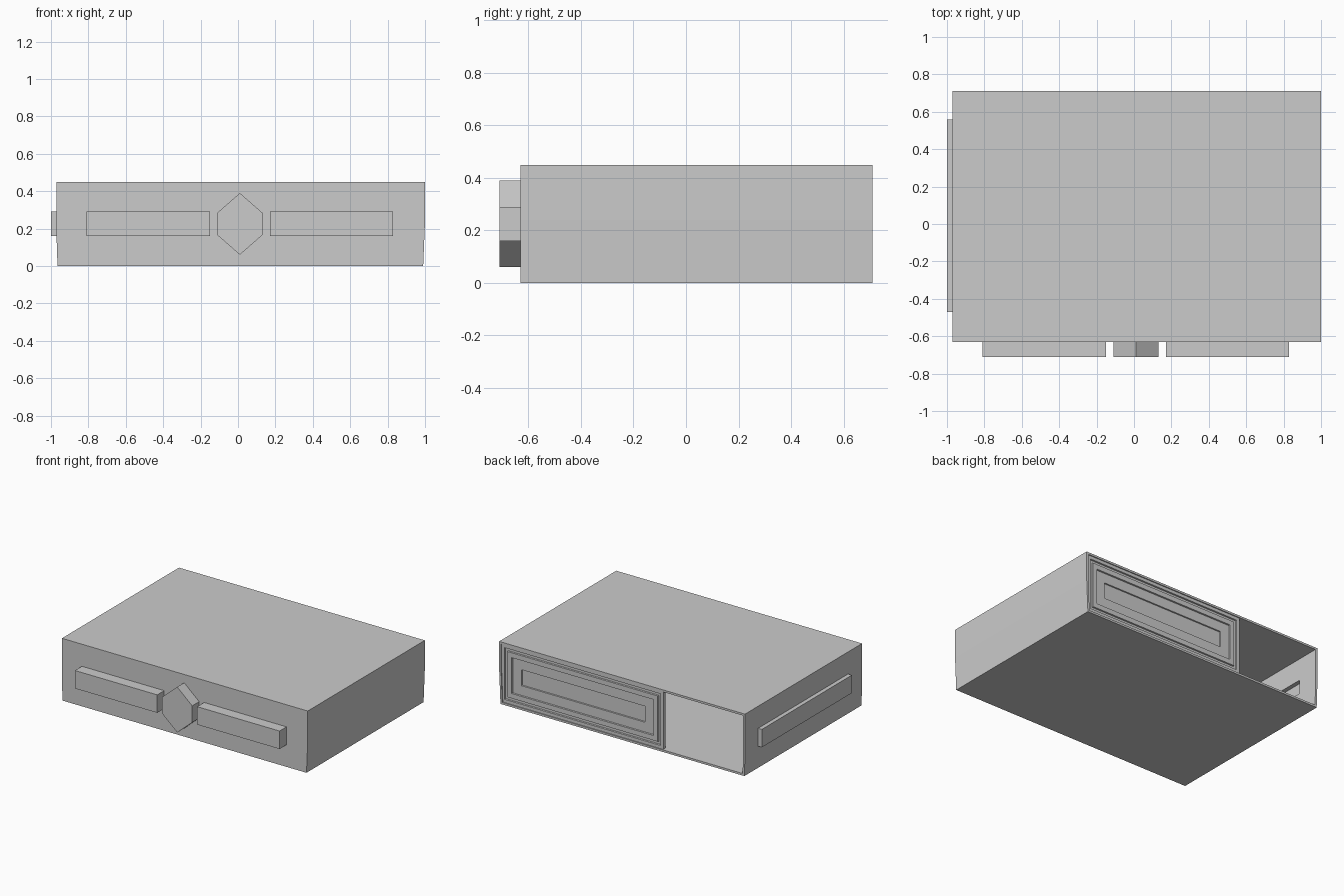
import bpy, bmesh
from mathutils import Vector

if "Cube" in bpy.data.objects:
    bpy.data.objects.remove(bpy.data.objects["Cube"])

T = 0.015                      # wall thickness
FRONT, BACK = -0.63, 0.71
LEFT = -0.97


def finish(name, bm):
    bmesh.ops.recalc_face_normals(bm, faces=bm.faces)
    me = bpy.data.meshes.new(name)
    bm.to_mesh(me)
    bm.free()
    ob = bpy.data.objects.new(name, me)
    bpy.context.collection.objects.link(ob)
    return ob


def prism(name, ring_a, ring_b, cap_b=True):
    """Solid between two matching rings; cap_b=False leaves the second end open."""
    bm = bmesh.new()
    a = [bm.verts.new(p) for p in ring_a]
    b = [bm.verts.new(p) for p in ring_b]
    faces = [bm.faces.new(a)]
    if cap_b:
        faces.append(bm.faces.new(b))
    n = len(a)
    for i in range(n):
        j = (i + 1) % n
        bm.faces.new((a[i], a[j], b[j], b[i]))
    ob = finish(name, bm)
    # an open prism must still have its first cap facing away from the opening
    if not cap_b:
        out = Vector(ring_a[0]) - Vector(ring_b[0])
        if ob.data.polygons[0].normal.dot(out) < 0:
            ob.data.flip_normals()
    return ob


def shell(ob):
    m = ob.modifiers.new("wall", 'SOLIDIFY')
    m.thickness = T
    m.offset = -1
    m.use_even_offset = True


def rect(u0, u1, v0, v1):
    return [(u0, v0), (u1, v0), (u1, v1), (u0, v1)]


def boss(name, pts, place, base, tip):
    """Hollow raised shape on a wall, open to the inside of the case."""
    ob = prism(name, [place(u, v, tip) for u, v in pts],
               [place(u, v, base) for u, v in pts], cap_b=False)
    shell(ob)
    cu = sum(p[0] for p in pts) / len(pts)
    cv = sum(p[1] for p in pts) / len(pts)
    hu = max(p[0] for p in pts) - cu
    hv = max(p[1] for p in pts) - cv
    small = [(cu + (u - cu) * (1 - T / hu), cv + (v - cv) * (1 - T / hv)) for u, v in pts]
    cut = prism(name + "_cutter", [place(u, v, base - 0.05) for u, v in small],
                [place(u, v, base + 0.05) for u, v in small])
    cut.hide_render = True
    cut.hide_viewport = True
    cut.display_type = 'WIRE'
    m = case.modifiers.new(name, 'BOOLEAN')
    m.operation = 'DIFFERENCE'
    m.solver = 'EXACT'
    m.object = cut


# Case: slightly tapered box, open at the back
outline = [(-0.965, 0), (0.99, 0), (1.0, 0.24), (1.0, 0.45), (LEFT, 0.45), (LEFT, 0.15)]
case = prism("case", [(x, FRONT, z) for x, z in outline],
             [(x, BACK, z) for x, z in outline], cap_b=False)
shell(case)


def on_front(u, v, d):
    return (u, d, v)


def on_left(u, v, d):
    return (d, u, v)


# Front bars, mirrored about x = 0.01
for side, s in (("left", -1), ("right", 1)):
    x0, x1 = sorted((0.01 + s * 0.16, 0.01 + s * 0.82))
    boss("front_bar_" + side, rect(x0, x1, 0.16, 0.29), on_front, FRONT, -0.71)

# Front six-sided centre block
hexagon = [(0.01, 0.06), (0.13, 0.165), (0.13, 0.285),
           (0.01, 0.39), (-0.11, 0.285), (-0.11, 0.165)]
boss("front_centre_block", hexagon, on_front, FRONT, -0.71)

# Long low bar on the left side
boss("side_bar", rect(-0.47, 0.56, 0.16, 0.29), on_left, LEFT, -1.0)

# Back panel: thin plate with nested frames and a central slot
py = 0.703
corners = rect(-0.31, 0.985, T, 0.45 - T)
panel = prism("back_panel", [(x, py - 0.025, z) for x, z in corners],
              [(x, py, z) for x, z in corners])
bm = bmesh.new()
bm.from_mesh(panel.data)
face = max(bm.faces, key=lambda f: f.calc_center_median().y)
for margin, step in ((0.023, -0.01), (0.018, 0.01), (0.035, -0.01), (0.07, -0.008)):
    bmesh.ops.inset_region(bm, faces=[face], thickness=margin, use_even_offset=True)
    bmesh.ops.inset_region(bm, faces=[face], thickness=0.002, depth=step,
                           use_even_offset=True)
bm.to_mesh(panel.data)
bm.free()
